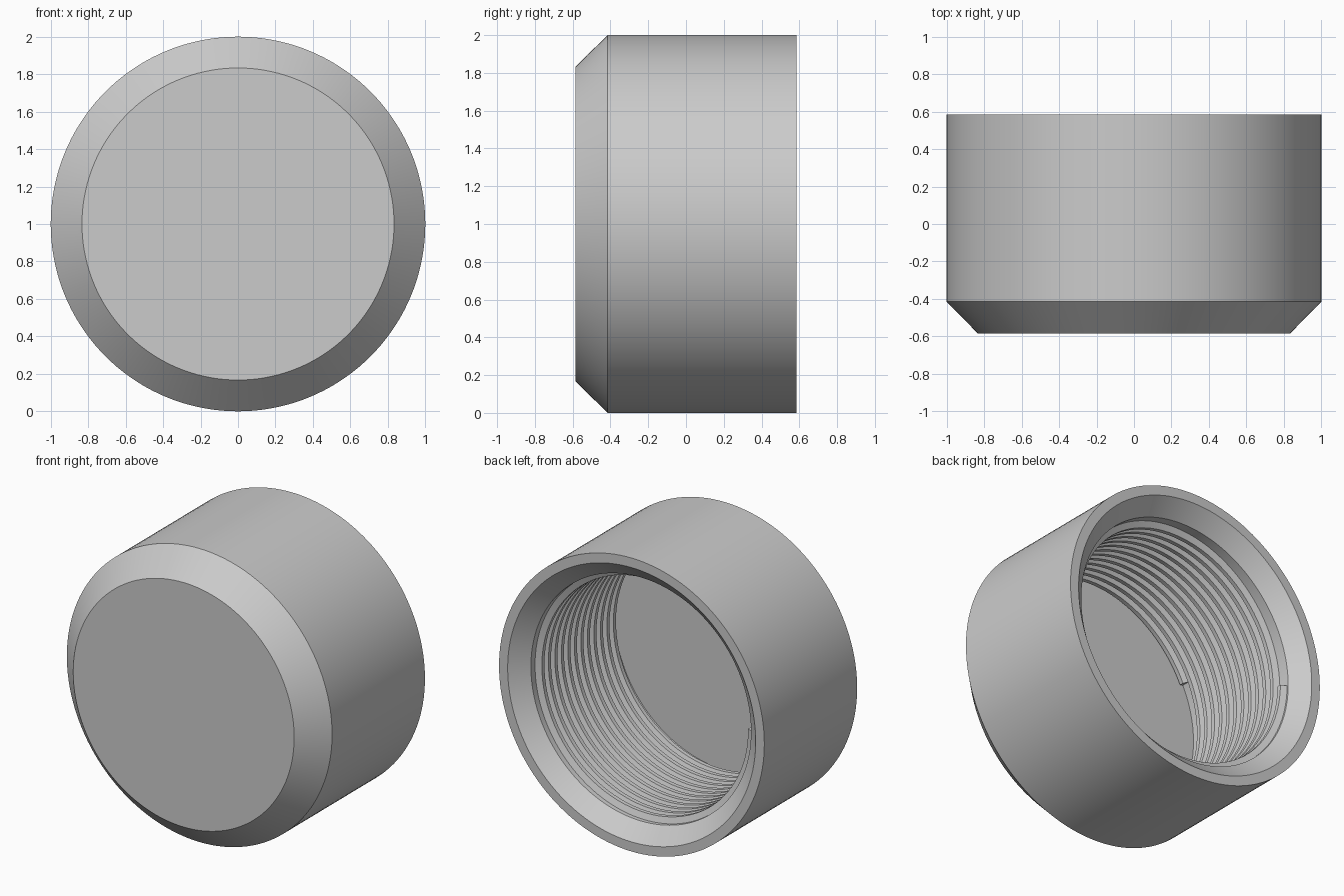
import bpy, bmesh, math
from mathutils import Vector

if "Cube" in bpy.data.objects:
    bpy.data.objects.remove(bpy.data.objects["Cube"], do_unlink=True)

# Single grey finish
GREY = (0.6, 0.6, 0.6, 1)
grey = bpy.data.materials.new("plain grey")
grey.use_nodes = True
grey.diffuse_color = GREY
grey.node_tree.nodes["Principled BSDF"].inputs["Base Color"].default_value = GREY

AXIS_Z = 1.0
BORE = 0.83
FLOOR_Y = -0.42


def finish(bm, name):
    bmesh.ops.recalc_face_normals(bm, faces=bm.faces)
    mesh = bpy.data.meshes.new(name)
    bm.to_mesh(mesh)
    bm.free()
    mesh.materials.append(grey)
    obj = bpy.data.objects.new(name, mesh)
    bpy.context.collection.objects.link(obj)
    obj.location.z = AXIS_Z
    bpy.ops.object.select_all(action='DESELECT')
    obj.select_set(True)
    bpy.context.view_layer.objects.active = obj
    bpy.ops.object.shade_smooth_by_angle(angle=math.radians(20))
    return obj


# Cap body: (radius, y) profile turned about the y axis
profile = [(0, -0.585), (0.833, -0.585), (1, -0.415), (1, 0.585),
           (0.935, 0.585), (BORE, 0.485), (BORE, FLOOR_Y), (0, FLOOR_Y)]
bm = bmesh.new()
verts = [bm.verts.new((r, y, 0)) for r, y in profile]
edges = [bm.edges.new(pair) for pair in zip(verts, verts[1:])]
bmesh.ops.spin(bm, geom=verts + edges, cent=(0, 0, 0), axis=(0, 1, 0),
               angle=math.tau, steps=144, use_duplicate=False)
bmesh.ops.remove_doubles(bm, verts=bm.verts, dist=0.0005)
finish(bm, "cap_body")

# Internal thread: a trapezoid ridge swept along a right-handed helix
PITCH, STEPS = 0.07, 96
START_Y = 0.445
TURNS = (START_Y - FLOOR_Y - 0.03) / PITCH
ridge = [(BORE + 0.01, 0.034), (0.79, 0.014), (0.79, -0.014), (BORE + 0.01, -0.034)]
bm = bmesh.new()
rings = []
for i in range(int(TURNS * STEPS) + 1):
    turn = i / STEPS
    a = math.pi + math.tau * turn
    y = START_Y - PITCH * turn
    rings.append([bm.verts.new(Vector((r * math.cos(a), y + dy, r * math.sin(a))))
                  for r, dy in ridge])
for one, two in zip(rings, rings[1:]):
    for k in range(4):
        n = (k + 1) % 4
        bm.faces.new((one[k], one[n], two[n], two[k]))
bm.faces.new(rings[0])
bm.faces.new(rings[-1])
finish(bm, "internal_thread")
